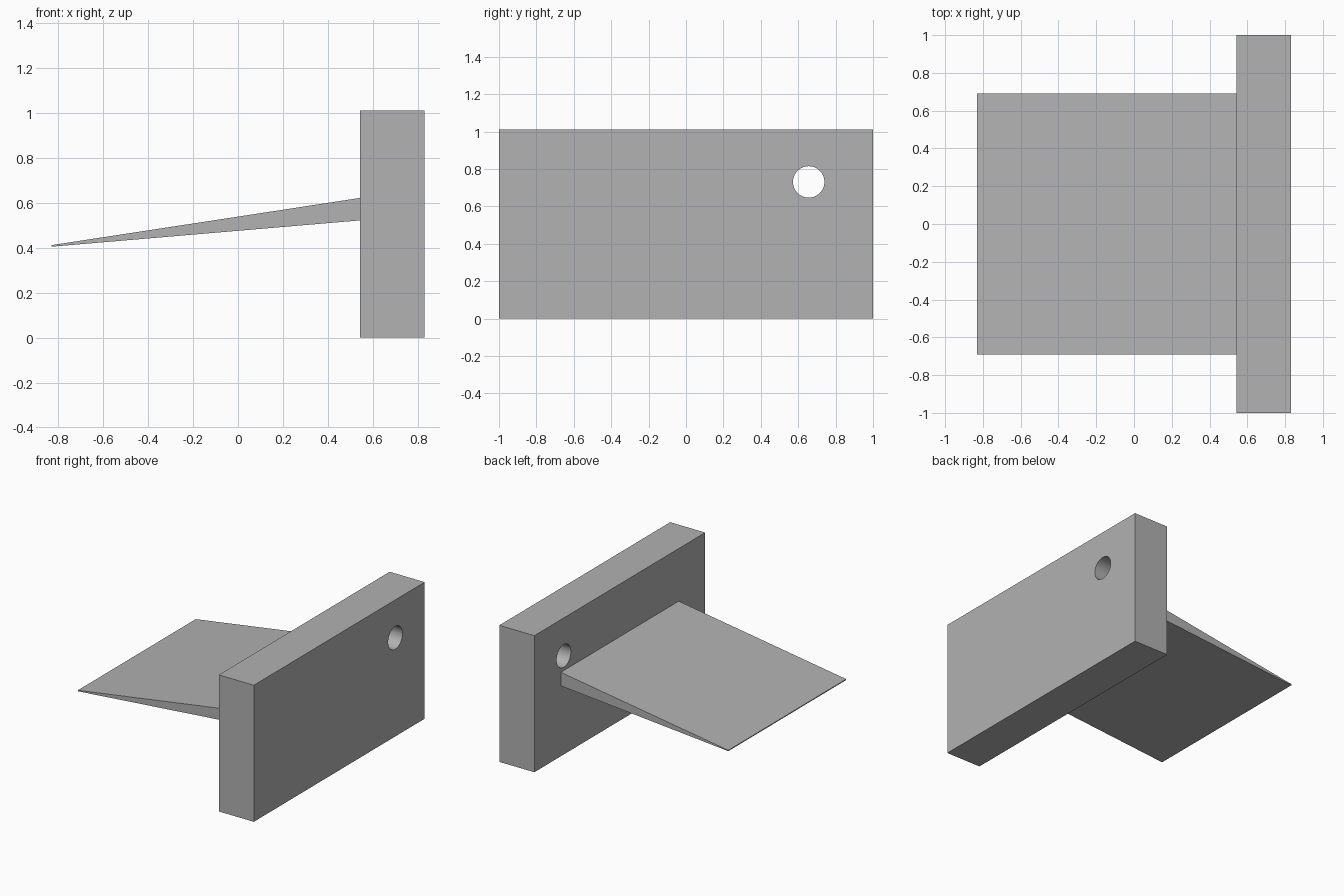
import bpy
import bmesh
import math

cube = bpy.data.objects.get("Cube")
if cube:
    bpy.data.objects.remove(cube, do_unlink=True)

# Single plain grey finish
GREY = (0.445, 0.445, 0.445, 1)
grey = bpy.data.materials.new("plain_grey")
grey.use_nodes = True
grey.diffuse_color = GREY
grey.node_tree.nodes["Principled BSDF"].inputs["Base Color"].default_value = GREY


def extrude_profile(name, profile, half_width):
    """Sweep an x-z profile along y, centred on y = 0."""
    bm = bmesh.new()
    face = bm.faces.new([bm.verts.new((x, -half_width, z)) for x, z in profile])
    swept = bmesh.ops.extrude_face_region(bm, geom=[face])["geom"]
    verts = [v for v in swept if isinstance(v, bmesh.types.BMVert)]
    bmesh.ops.translate(bm, verts=verts, vec=(0, 2 * half_width, 0))
    bmesh.ops.recalc_face_normals(bm, faces=bm.faces)
    mesh = bpy.data.meshes.new(name)
    bm.to_mesh(mesh)
    bm.free()
    mesh.materials.append(grey)
    obj = bpy.data.objects.new(name, mesh)
    bpy.context.collection.objects.link(obj)
    return obj


# Upright block
block = extrude_profile(
    "upright_block", [(0.543, 0), (0.83, 0), (0.83, 1.012), (0.543, 1.012)], 1.0)

# Thin wedge blade tapering away from the block
extrude_profile(
    "wedge_blade", [(-0.83, 0.405), (0.543, 0.522), (0.543, 0.622), (-0.83, 0.412)], 0.69)

# Round hole through the block
bpy.ops.mesh.primitive_cylinder_add(
    vertices=64, radius=0.084, depth=1, location=(0.69, 0.656, 0.731),
    rotation=(0, math.pi / 2, 0))
cutter = bpy.context.object
cutter.name = "hole_cutter"
cutter.hide_render = True
cutter.data.materials.append(grey)
cut = block.modifiers.new("hole", "BOOLEAN")
cut.operation = "DIFFERENCE"
cut.solver = "EXACT"
cut.object = cutter

bpy.ops.object.select_all(action="DESELECT")
block.select_set(True)
bpy.context.view_layer.objects.active = block
bpy.ops.object.modifier_apply(modifier=cut.name)
bpy.data.objects.remove(cutter, do_unlink=True)
bpy.ops.object.shade_smooth_by_angle(angle=math.radians(30))
